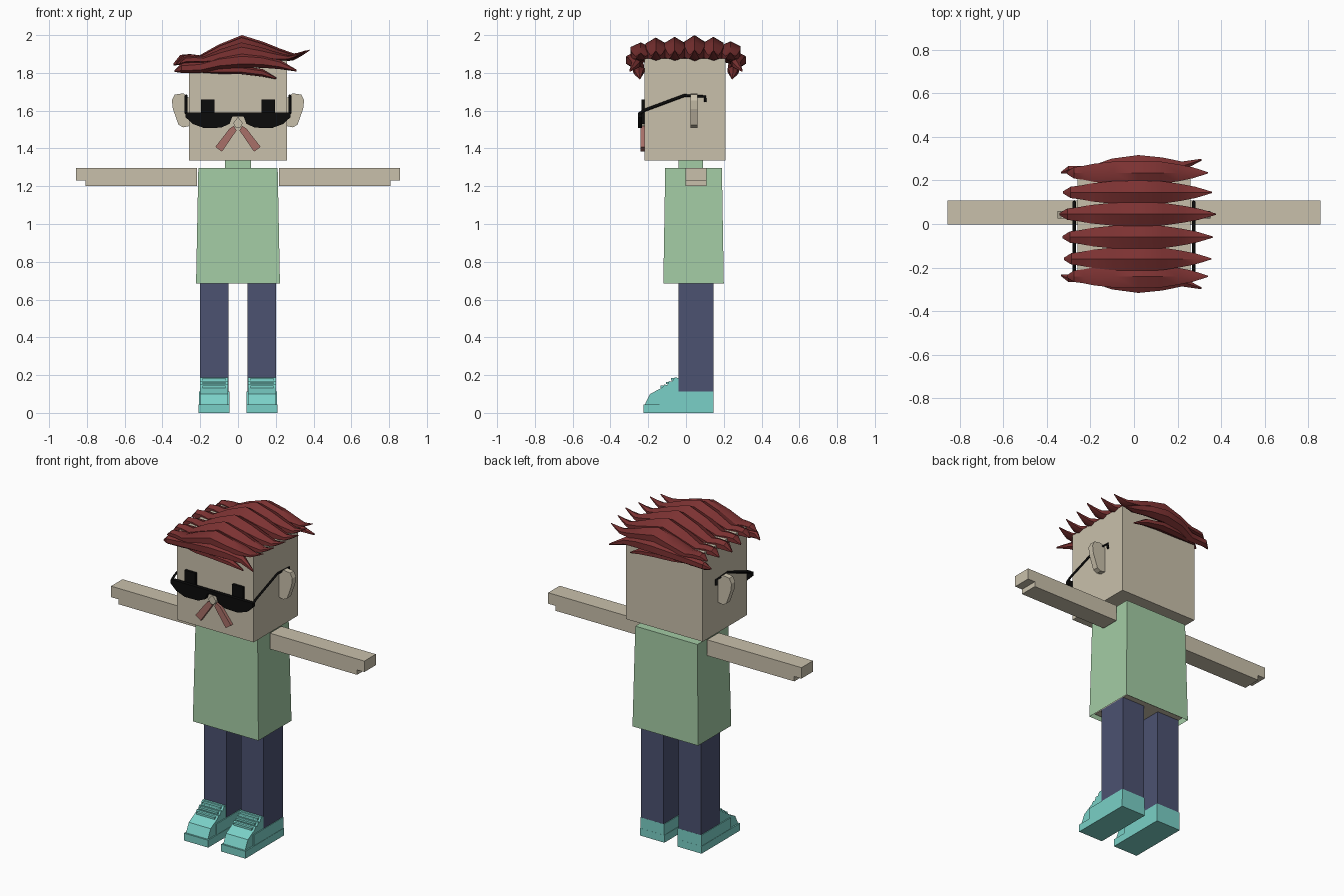
import bpy, bmesh, math
from mathutils import Vector

cube = bpy.data.objects.get("Cube")
if cube:
    bpy.data.objects.remove(cube, do_unlink=True)


def material(name, r, g, b):
    lin = [((c / 255 + 0.055) / 1.055) ** 2.4 for c in (r, g, b)] + [1]
    m = bpy.data.materials.new(name)
    m.use_nodes = True
    m.diffuse_color = lin
    bsdf = m.node_tree.nodes["Principled BSDF"]
    bsdf.inputs["Base Color"].default_value = lin
    bsdf.inputs["Roughness"].default_value = 0.8
    return m


SKIN = material("skin beige", 201, 192, 171)
GREEN = material("shirt green", 164, 204, 165)
NAVY = material("trouser navy", 76, 82, 113)
TEAL = material("shoe teal", 122, 208, 199)
HAIR = material("hair red", 124, 50, 50)
LIP = material("moustache pink", 168, 112, 104)
BLACK = material("black", 11, 11, 11)


def finish(name, bm, mat):
    bmesh.ops.recalc_face_normals(bm, faces=bm.faces)
    me = bpy.data.meshes.new(name)
    bm.to_mesh(me)
    bm.free()
    ob = bpy.data.objects.new(name, me)
    bpy.context.collection.objects.link(ob)
    me.materials.append(mat)
    return ob


def box(name, x, y, z, mat):
    return prism(name, [(x[0], z[0]), (x[1], z[0]), (x[1], z[1]), (x[0], z[1])], "y", y, mat)


def prism(name, pts, axis, span, mat):
    """Extrude an outline: (x, z) along y, or (y, z) along x."""
    bm = bmesh.new()
    rings = []
    for d in span:
        rings.append([bm.verts.new((d, u, v) if axis == "x" else (u, d, v)) for u, v in pts])
    bm.faces.new(rings[0])
    bm.faces.new(rings[1])
    n = len(pts)
    for i in range(n):
        j = (i + 1) % n
        bm.faces.new((rings[0][i], rings[0][j], rings[1][j], rings[1][i]))
    return finish(name, bm, mat)


def strand(name, rows):
    """Six-sided tapering lock through rows of (x, y, z, half width, half height)."""
    bm = bmesh.new()
    rings = []
    for x, y, z, w, h in rows:
        angles = [math.pi * (k / 3 + 1 / 6) for k in range(6)]
        rings.append([bm.verts.new((x, y + w * math.cos(a), z + h * math.sin(a))) for a in angles])
    for a, b in zip(rings, rings[1:]):
        for i in range(6):
            j = (i + 1) % 6
            bm.faces.new((a[i], a[j], b[j], b[i]))
    bm.faces.new(rings[0])
    bm.faces.new(rings[-1])
    ob = finish(name, bm, HAIR)
    bpy.ops.object.select_all(action="DESELECT")
    ob.select_set(True)
    bpy.context.view_layer.objects.active = ob
    bpy.ops.object.shade_smooth_by_angle(angle=math.radians(35))


def rod(name, pts, r, mat):
    """Thin square bar following a path."""
    cu = bpy.data.curves.new(name, "CURVE")
    cu.dimensions = "3D"
    cu.bevel_depth = r
    cu.bevel_resolution = 0
    cu.use_fill_caps = True
    sp = cu.splines.new("POLY")
    sp.points.add(len(pts) - 1)
    for p, co in zip(sp.points, pts):
        p.co = (*co, 1)
    ob = bpy.data.objects.new(name, cu)
    bpy.context.collection.objects.link(ob)
    cu.materials.append(mat)


# Head and collar
box("head", (-0.26, 0.26), (-0.22, 0.21), (1.335, 1.875), SKIN)
box("collar", (-0.07, 0.07), (-0.04, 0.09), (1.28, 1.335), GREEN)

# Shirt: tapered shell, open underneath, with the body inside
bm = bmesh.new()
low = [bm.verts.new((x, y, 0.685)) for x, y in ((-.222, -.12), (.222, -.12), (.222, .2), (-.222, .2))]
top = [bm.verts.new((x, y, 1.297)) for x, y in ((-.21, -.11), (.21, -.11), (.21, .19), (-.21, .19))]
bm.faces.new(top)
for i in range(4):
    j = (i + 1) % 4
    bm.faces.new((low[i], low[j], top[j], top[i]))
finish("shirt", bm, GREEN)
box("body", (-0.2, 0.2), (-0.1, 0.18), (0.7, 1.25), SKIN)

# Paired parts
shoe_side = [(-.22, .03), (-.215, .05), (-.19, .1), (-.125, .135), (-.115, .15), (-.1, .147),
             (-.09, .168), (-.075, .165), (-.06, .188), (-.04, .185), (-.04, .112), (.143, .112), (.143, .03)]
ear_side = [(.25, 1.66), (.29, 1.692), (.335, 1.685), (.35, 1.655), (.345, 1.61), (.315, 1.525),
            (.29, 1.512), (.25, 1.52)]
lens_side = [(0, 1.57), (0, 1.59), (.277, 1.59), (.277, 1.565), (.24, 1.53), (.18, 1.508),
             (.09, 1.51), (.045, 1.53), (.03, 1.568)]
for s, side in ((1, "left"), (-1, "right")):
    def flip(pts):
        return [(s * u, v) for u, v in pts]

    box(side + "_leg", (s * .05, s * .202), (-.04, .145), (.1, .7), NAVY)
    prism(side + "_shoe", shoe_side, "x", (s * .052, s * .2), TEAL)
    box(side + "_sole", (s * .044, s * .208), (-.225, .146), (0, .045), TEAL)
    box(side + "_shoe_heel", (s * .046, s * .206), (-.14, .1455), (.04, .112), TEAL)
    for k in range(3):
        z = .132 + .02 * k
        box(side + "_lace", (s * .065, s * .187), (-.135 + .028 * k, -.1 + .028 * k), (z, z + .012), TEAL)
    # Arm with a notched hand end
    prism(side + "_arm", flip([(.218, 1.2), (.808, 1.2), (.808, 1.23), (.857, 1.23), (.857, 1.297), (.218, 1.297)]),
          "y", (-.003, .108), SKIN)
    prism(side + "_ear", flip(ear_side), "y", (.025, .06), SKIN)
    box(side + "_eye", (s * .125, s * .197), (-.235, -.21), (1.53, 1.66), BLACK)
    prism(side + "_lens", flip(lens_side), "y", (-.255, -.232), BLACK)
    rod(side + "_temple", [(s * .275, -.245, 1.585), (s * .275, -.22, 1.602), (s * .275, -.01, 1.68),
                           (s * .275, .1, 1.675), (s * .275, .102, 1.645)], .008, BLACK)
    prism(side + "_moustache", flip([(.022, 1.52), (.008, 1.495), (.085, 1.383), (.12, 1.408), (.045, 1.505)]),
          "y", (-.24, -.215), LIP)

prism("nose", [(-.025, 1.535), (-.012, 1.51), (.012, 1.51), (.025, 1.535), (0, 1.567)], "y", (-.25, -.21), SKIN)

# Hair swept sideways: crown locks (x, z, width share, half height)
crown = [(-.335, 1.845, .1, .005), (-.3, 1.868, .5, .027), (-.25, 1.872, .62, .028), (-.2, 1.868, .8, .025),
         (-.1, 1.895, 1, .055), (.02, 1.93, 1.05, .07), (.13, 1.91, 1, .055), (.22, 1.893, .75, .035),
         (.29, 1.885, .5, .018), (.33, 1.9, .28, .01), (.37, 1.92, .05, .003)]
locks = [(-.24, .7, .92), (-.16, .9, .96), (-.06, .93, .98), (.045, 1, 1.02), (.145, .93, .97), (.235, .75, .92)]
for y, rise, reach in locks:
    strand("crown_lock", [(x * reach, y, 1.87 + (z - 1.87) * rise, .06 * w, h * rise) for x, z, w, h in crown])

# Locks hanging over the front and back of the head
upper = [(-.335, .235, 1.81, .005, .005), (-.3, .25, 1.825, .02, .025), (-.2, .245, 1.83, .025, .03),
         (-.1, .27, 1.855, .035, .035), (.02, .28, 1.868, .042, .04), (.13, .275, 1.862, .035, .035),
         (.22, .265, 1.845, .025, .025), (.31, .295, 1.812, .005, .005)]
lower = [(-.25, .225, 1.81, .005, .005), (-.1, .245, 1.815, .03, .02), (.02, .25, 1.815, .035, .022),
         (.13, .25, 1.8, .025, .02), (.205, .245, 1.77, .004, .004)]
for s, side in ((-1, "front"), (1, "back")):
    for name, rows in (("_fringe", upper), ("_lower_fringe", lower)):
        strand(side + name, [(x, s * y, z, w, h) for x, y, z, w, h in rows])
